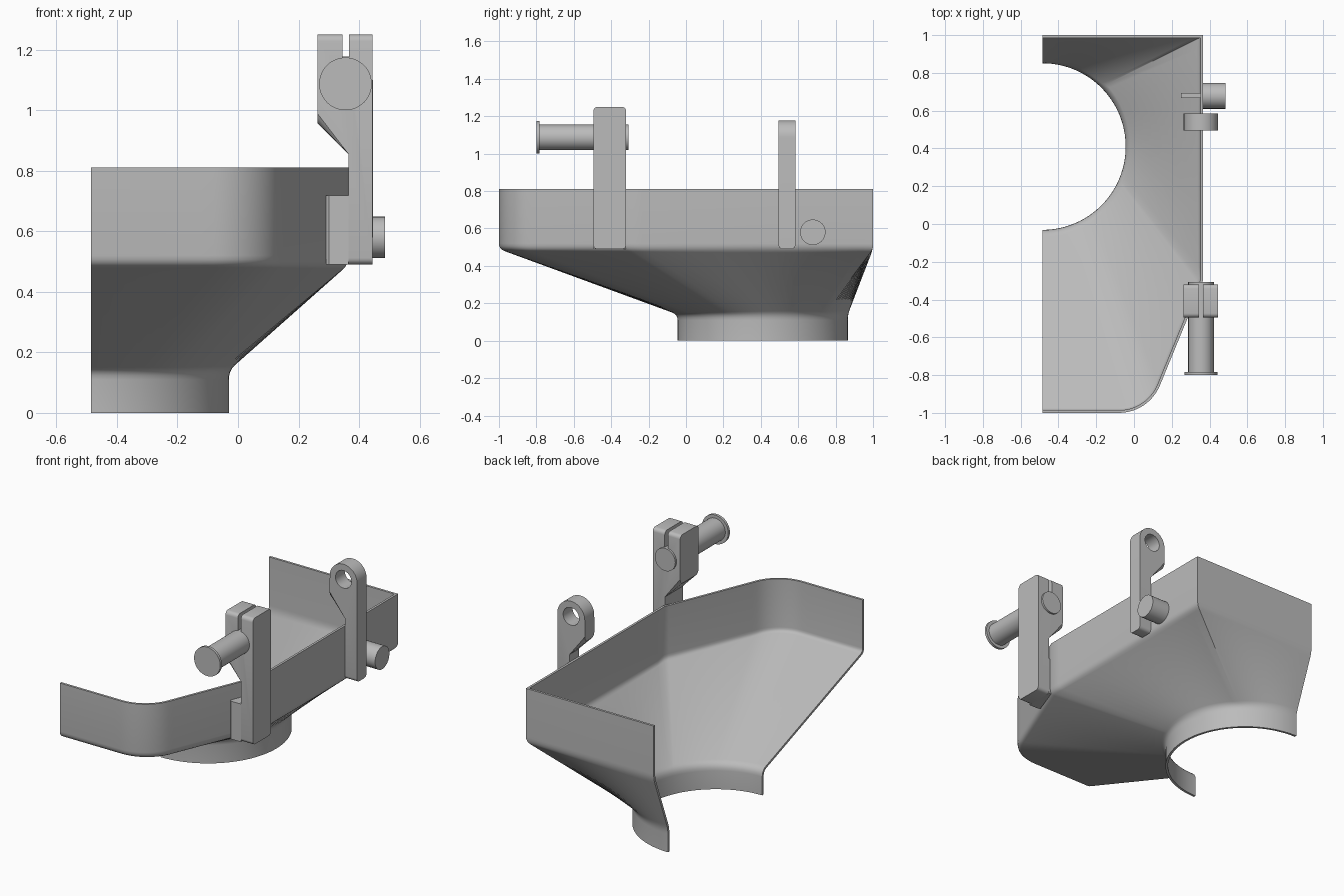
import bpy, bmesh, math
from math import sin, cos, pi, radians
from mathutils import Vector, Matrix

cube = bpy.data.objects.get("Cube")
if cube:
    bpy.data.objects.remove(cube, do_unlink=True)

steel = bpy.data.materials.new("grey steel")
steel.use_nodes = True
GREY = (0.5, 0.5, 0.5, 1)
steel.diffuse_color = GREY
steel.node_tree.nodes["Principled BSDF"].inputs["Base Color"].default_value = GREY


def finish(name, bm, solidify=0):
    bmesh.ops.recalc_face_normals(bm, faces=bm.faces) if not solidify else None
    mesh = bpy.data.meshes.new(name)
    bm.to_mesh(mesh)
    bm.free()
    mesh.materials.append(steel)
    ob = bpy.data.objects.new(name, mesh)
    bpy.context.collection.objects.link(ob)
    if solidify:
        mod = ob.modifiers.new("thickness", "SOLIDIFY")
        mod.thickness, mod.offset, mod.use_even_offset = solidify, -1, True
        apply(ob, mod)
    smooth(ob)
    return ob


def select(ob):
    bpy.ops.object.select_all(action="DESELECT")
    ob.select_set(True)
    bpy.context.view_layer.objects.active = ob


def apply(ob, mod):
    select(ob)
    bpy.ops.object.modifier_apply(modifier=mod.name)


def smooth(ob):
    select(ob)
    bpy.ops.object.shade_smooth_by_angle(angle=radians(28))


def prism(name, points, start, depth, bevel=0):
    """Extrude a closed outline along the vector depth."""
    bm = bmesh.new()
    face = bm.faces.new([bm.verts.new(Vector(p) + Vector(start)) for p in points])
    side = bmesh.ops.extrude_face_region(bm, geom=[face], use_keep_orig=True)
    moved = [v for v in side["geom"] if isinstance(v, bmesh.types.BMVert)]
    bmesh.ops.translate(bm, verts=moved, vec=depth)
    if bevel:
        # round the end edges of the top, bottom and underside slope
        edges = []
        for e in bm.edges:
            a, b = e.verts[0].co, e.verts[1].co
            flat = abs(a.z - b.z) < 1e-4 and abs(a.x - b.x) > 0.02 and abs(a.y - b.y) < 1e-4
            slope = abs(abs(a.z - b.z) - abs(a.x - b.x)) < 0.002 and abs(a.x - b.x) > 0.08
            if slope or flat and (a.z > 1.2 or a.z < 0.5):
                edges.append(e)
        bmesh.ops.bevel(bm, geom=edges, offset=bevel, segments=4, profile=0.5, affect="EDGES")
    return finish(name, bm)


def cylinder(bm, radius, start, end, axis, sides=48):
    """Add a cylinder centred on start/end along axis 'x' or 'y'."""
    a, b = Vector(start), Vector(end)
    rot = Matrix.Rotation(pi / 2, 4, "Y" if axis == "x" else "X")
    bmesh.ops.create_cone(bm, cap_ends=True, segments=sides, radius1=radius, radius2=radius,
                          depth=(b - a).length, matrix=Matrix.Translation((a + b) / 2) @ rot)


# Hopper: half chute lofted from a half-round collar to an angled rim
CUT, SIDE = -0.485, 0.365
FILLET = Vector((-0.08, -0.765))
arc = [FILLET + 0.235 * Vector((cos(a), sin(a)))
       for a in [radians(-22.4 - 67.6 * i / 12) for i in range(13)]]
corners = [Vector((CUT, 1)), Vector((SIDE, 1)), Vector((SIDE, -0.3)), arc[0]]
rim = [corners[0]]
for a, b in zip(corners, corners[1:]):
    rim += [a.lerp(b, i / 20) for i in range(1, 21)]
rim += arc[1:]
rim += [arc[-1].lerp(Vector((CUT, -1)), i / 10) for i in range(1, 11)]
lengths = [0]
for a, b in zip(rim, rim[1:]):
    lengths.append(lengths[-1] + (b - a).length)


def bend(a, b, c, size=0.03):
    """Rounded corner at b."""
    p, q = b + (a - b).normalized() * size, b + (c - b).normalized() * size
    return [p.lerp(b, t).lerp(b.lerp(q, t), t) for t in (0, 0.25, 0.5, 0.75, 1)]


bm = bmesh.new()
columns = []
for p, s in zip(rim, lengths):
    ang = pi / 2 - pi * s / lengths[-1]
    x, y = CUT + 0.455 * cos(ang), 0.41 + 0.455 * sin(ang)
    low, neck = Vector((x, y, 0)), Vector((x, y, 0.14))
    knee, top = Vector((p.x, p.y, 0.49)), Vector((p.x, p.y, 0.81))
    path = [low] + bend(low, neck, knee) + bend(neck, knee, top) + [top]
    columns.append([bm.verts.new(v) for v in path])
for c, d in zip(columns, columns[1:]):
    for i in range(len(c) - 1):
        bm.faces.new((c[i], c[i + 1], d[i + 1], d[i]))
finish("hopper_shell", bm, solidify=0.014)

# Front clamp bracket with a slotted head and offset arm
IN, OUT, PIN_X, PIN_Z = 0.263, 0.445, 0.355, 1.087
arm = [(SIDE, 0, 0.49), (SIDE, 0, 0.855), (IN, 0, 0.957)]
head = [(IN, 0, 1.25), (0.345, 0, 1.25), (0.345, 0, 1.13),
        (0.366, 0, 1.13), (0.366, 0, 1.25), (OUT, 0, 1.25), (OUT, 0, 0.49)]
prism("clamp_bracket", arm + head, (0, -0.495, 0), (0, 0.175, 0), bevel=0.022)

# Foot block filling the gap between the arm and the slanted wall
foot = [(0.29, -0.485, 0), (0.3, -0.495, 0), (SIDE, -0.495, 0), (SIDE, -0.32, 0), (0.35, -0.32, 0)]
prism("clamp_foot", foot, (0, 0, 0.49), (0, 0, 0.228))

# Pivot pin with a flanged end
bm = bmesh.new()
cylinder(bm, 0.068, (PIN_X, -0.79, PIN_Z), (PIN_X, -0.308, PIN_Z), "y")
cylinder(bm, 0.087, (PIN_X, -0.8, PIN_Z), (PIN_X, -0.784, PIN_Z), "y")
finish("pivot_pin", bm)

# Rear hinge bracket with a round, drilled head
eye = [(PIN_X + 0.091 * cos(a), 0, PIN_Z + 0.091 * sin(a))
       for a in [pi - pi * i / 24 for i in range(25)]]
hinge = prism("hinge_bracket", arm + eye + [(OUT, 0, 0.49)], (0, 0.495, 0), (0, 0.09, 0), bevel=0.022)
bm = bmesh.new()
cylinder(bm, 0.053, (PIN_X, 0.4, PIN_Z), (PIN_X, 0.7, PIN_Z), "y")
cutter = finish("hinge_hole_cutter", bm)
cutter.hide_render = True
cut = hinge.modifiers.new("hole", "BOOLEAN")
cut.operation, cut.object, cut.solver = "DIFFERENCE", cutter, "EXACT"
apply(hinge, cut)
bpy.data.objects.remove(cutter, do_unlink=True)
smooth(hinge)

# Side knob and its inner tab
bm = bmesh.new()
cylinder(bm, 0.068, (0.355, 0.678, 0.58), (0.485, 0.678, 0.58), "x")
finish("side_knob", bm)
tab = [(0.25, 0, 0.545), (0.36, 0, 0.545), (0.36, 0, 0.615), (0.25, 0, 0.615)]
prism("knob_tab", tab, (0, 0.666, 0), (0, 0.028, 0))
